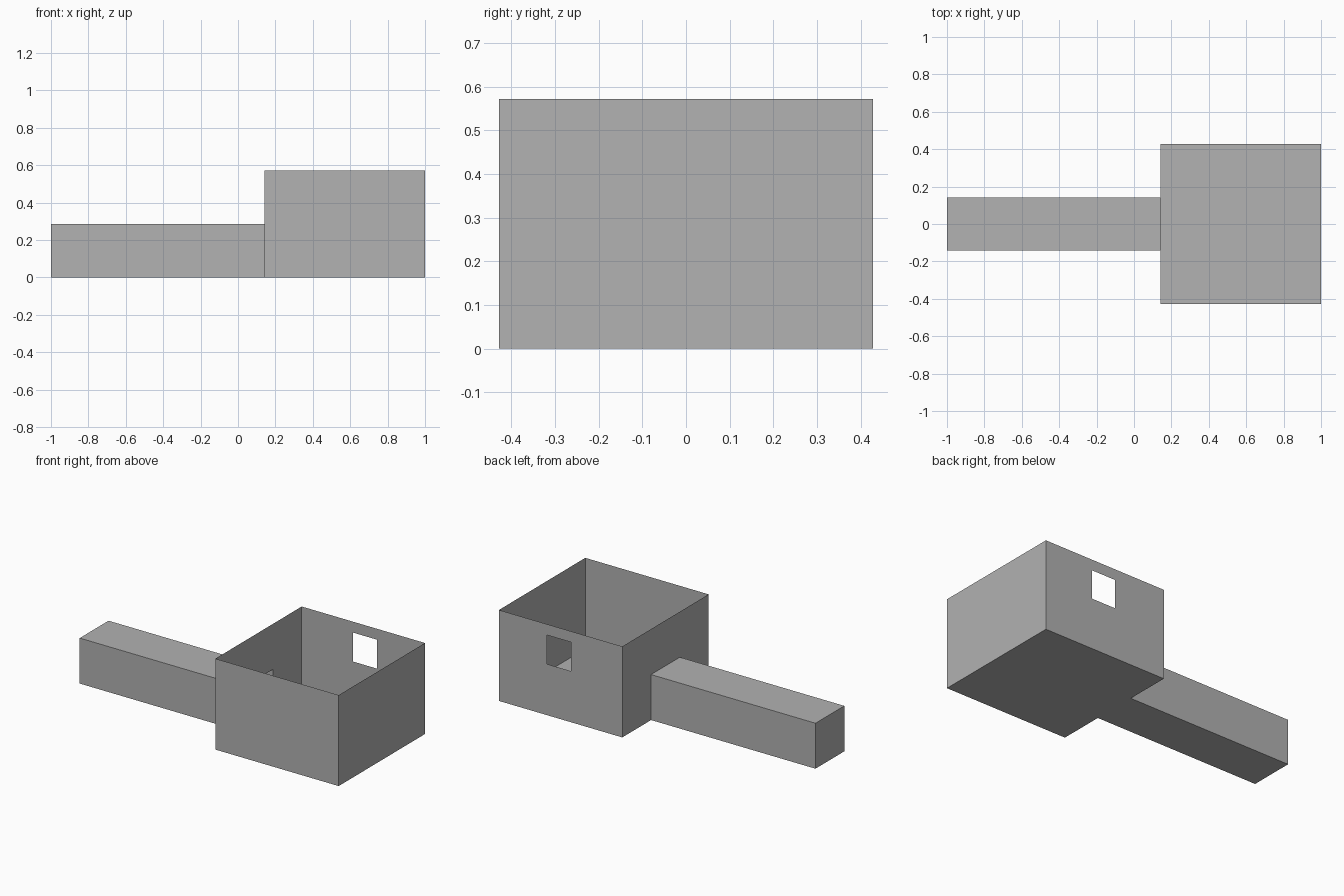
import bpy, bmesh
from mathutils import Vector

if "Cube" in bpy.data.objects:
    bpy.data.objects.remove(bpy.data.objects["Cube"])

U = 1 / 7                      # plan module
X0, X1 = U, 1.0                # room extent in x
RY, RZ = 3 * U, 4 * U          # room half width, height
CY, CZ = U, 2 * U              # corridor half width, height
WIN_X, WIN_Z = (0.498, 0.666), (0.321, 0.503)

grey = bpy.data.materials.new("plain grey")
grey.diffuse_color = (0.445, 0.445, 0.445, 1)
grey.use_nodes = True
grey.node_tree.nodes["Principled BSDF"].inputs["Base Color"].default_value = grey.diffuse_color


def panel(bm, corner, u, v, hole=None):
    """Flat sheet facing u x v; hole = (u0, u1, v0, v1) in distances from the corner."""
    corner, u, v = Vector(corner), Vector(u), Vector(v)
    us, vs = [0, u.length], [0, v.length]
    if hole:
        us = sorted(set(us + list(hole[:2])))
        vs = sorted(set(vs + list(hole[2:])))
    un, vn = u.normalized(), v.normalized()
    for a, b in zip(us, us[1:]):
        for c, d in zip(vs, vs[1:]):
            if hole and hole[0] <= a < hole[1] and hole[2] <= c < hole[3]:
                continue
            bm.faces.new([bm.verts.new(corner + un * p + vn * q)
                          for p, q in ((a, c), (b, c), (b, d), (a, d))])


def finish(bm, name):
    bmesh.ops.remove_doubles(bm, verts=bm.verts, dist=1e-5)
    mesh = bpy.data.meshes.new(name)
    bm.to_mesh(mesh)
    bm.free()
    mesh.materials.append(grey)
    bpy.context.collection.objects.link(bpy.data.objects.new(name, mesh))


L, W = X1 - X0, 2 * RY

# Open-topped room with thin walls
bm = bmesh.new()
panel(bm, (X0, -RY, 0), (0, W, 0), (L, 0, 0))                       # floor
panel(bm, (X0, -RY, 0), (L, 0, 0), (0, 0, RZ))                      # front wall
panel(bm, (X1, -RY, 0), (0, W, 0), (0, 0, RZ))                      # right wall
panel(bm, (X1, RY, 0), (-L, 0, 0), (0, 0, RZ),                      # back wall, window
      (X1 - WIN_X[1], X1 - WIN_X[0], *WIN_Z))
panel(bm, (X0, RY, 0), (0, -W, 0), (0, 0, RZ),                      # left wall, doorway
      (RY - CY, RY + CY, 0, CZ))
finish(bm, "room")

# Corridor, open only towards the room
bm = bmesh.new()
C = X0 + 1
panel(bm, (-1, -CY, 0), (0, 2 * CY, 0), (C, 0, 0))                  # floor
panel(bm, (-1, -CY, CZ), (C, 0, 0), (0, 2 * CY, 0))                 # roof
panel(bm, (-1, -CY, 0), (C, 0, 0), (0, 0, CZ))                      # front side
panel(bm, (X0, CY, 0), (-C, 0, 0), (0, 0, CZ))                      # back side
panel(bm, (-1, CY, 0), (0, -2 * CY, 0), (0, 0, CZ))                 # end wall
finish(bm, "corridor")
